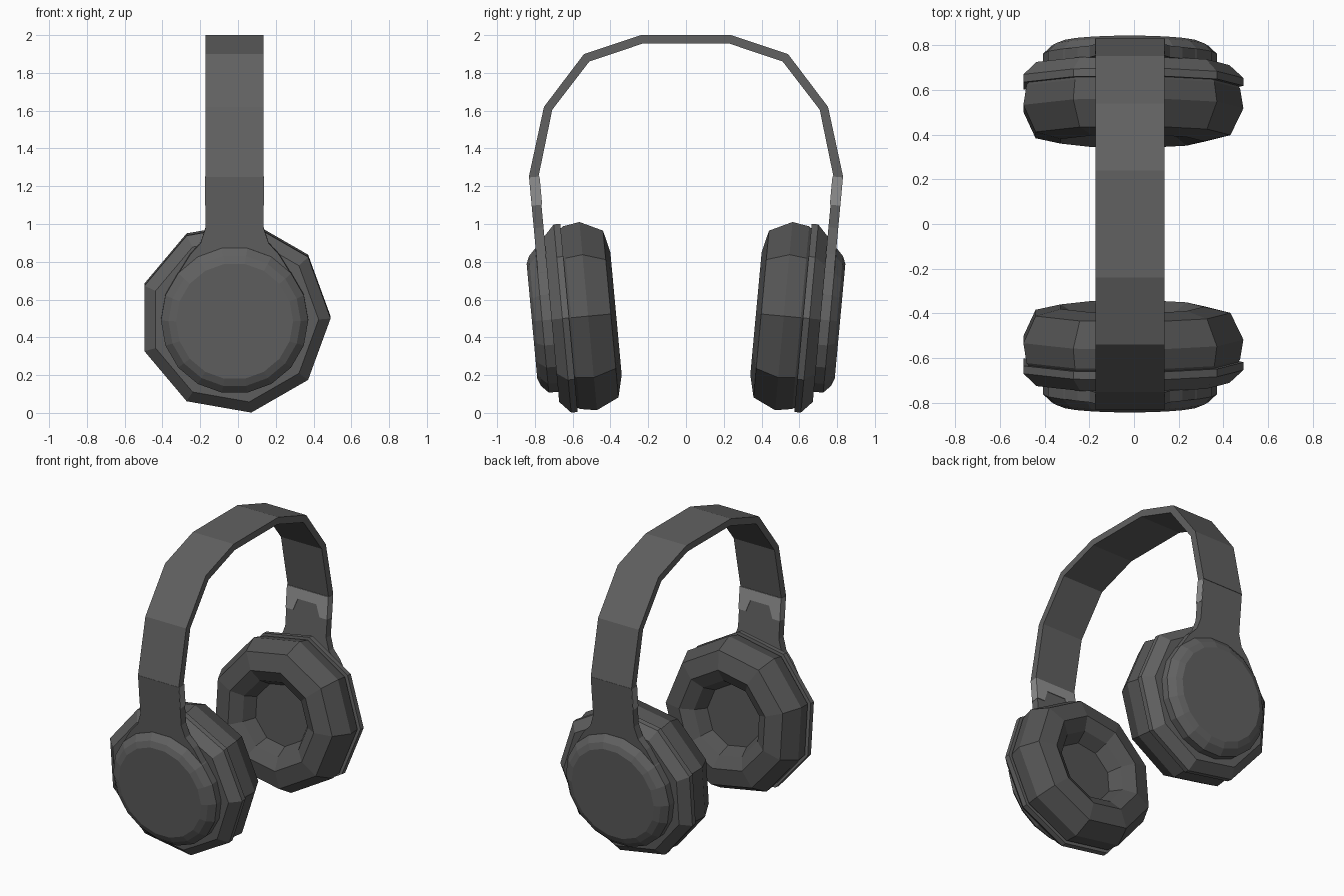
import bpy, bmesh
from math import sin, cos, pi, radians

if "Cube" in bpy.data.objects:
    bpy.data.objects.remove(bpy.data.objects["Cube"])

CX = -0.018            # shared centre line in x
TILT = radians(5.3)    # lean of the ear cups
HALF = 0.154           # half width of the band


def material(name, v):
    m = bpy.data.materials.new(name)
    m.diffuse_color = (v, v, v, 1)
    m.use_nodes = True
    m.node_tree.nodes["Principled BSDF"].inputs["Base Color"].default_value = m.diffuse_color
    return m


SHELL = material("dark_plastic", 0.12)
PAD = material("dark_padding", 0.09)
METAL = material("light_metal", 0.28)


def skin(name, rings, mat):
    """Bridge equal-length point rings into a closed flat-shaded solid."""
    bm = bmesh.new()
    loops = [[bm.verts.new(p) for p in r] for r in rings]
    n = len(loops[0])
    for a, b in zip(loops, loops[1:]):
        for i in range(n):
            j = (i + 1) % n
            bm.faces.new((a[i], a[j], b[j], b[i]))
    bm.faces.new(loops[0][::-1])
    bm.faces.new(loops[-1])
    bmesh.ops.recalc_face_normals(bm, faces=bm.faces)
    me = bpy.data.meshes.new(name)
    bm.to_mesh(me)
    bm.free()
    me.materials.append(mat)
    ob = bpy.data.objects.new(name, me)
    bpy.context.collection.objects.link(ob)


def place(side, x, t, u):
    """Cup space (x across, t outward, u up) to world space."""
    return (x + CX,
            side * (t * cos(TILT) + u * sin(TILT)),
            0.505 + u * cos(TILT) - (t - 0.6) * sin(TILT))


def turned(name, side, profile, n, mat):
    """Profile of (radius, t) turned around the cup axis."""
    skin(name, [[place(side, r * cos(2 * pi * i / n), t, r * sin(2 * pi * i / n))
                 for i in range(n)] for r, t in profile], mat)


# Headband: faceted arch of rectangular sections
half_arch = [((0.832, 1.25), (0.781, 1.25)), ((0.752, 1.62), (0.708, 1.605)),
             ((0.54, 1.90), (0.512, 1.86)), ((0.24, 2.0), (0.23, 1.955))]
arch = half_arch + [((-a[0], a[1]), (-b[0], b[1])) for a, b in reversed(half_arch)]
skin("headband", [[(CX - HALF, *o), (CX + HALF, *o), (CX + HALF, *i), (CX - HALF, *i)]
                  for o, i in arch], SHELL)

for side, label in ((-1, "front"), (1, "back")):
    # Ear cushion with hollow centre
    turned(label + "_cushion", side,
           [(0.47, 0.64), (0.493, 0.61), (0.508, 0.52), (0.45, 0.40), (0.33, 0.372),
            (0.25, 0.42), (0.205, 0.50)], 9, PAD)
    # Cup shell with bevelled flange
    turned(label + "_cup_shell", side,
           [(0.46, 0.622), (0.508, 0.622), (0.508, 0.657), (0.445, 0.715)], 9, SHELL)
    # Round outer cap
    turned(label + "_outer_cap", side,
           [(0.39, 0.70), (0.39, 0.765), (0.35, 0.803), (0.31, 0.819)], 18, SHELL)
    # Arm flaring into the cap
    skin(label + "_arm", [[place(side, -w, 0.712, u), place(side, w, 0.712, u),
                           place(side, w, 0.764, u), place(side, -w, 0.764, u)]
                          for u, w in ((0.762, HALF), (0.49, HALF), (0.41, 0.18),
                                       (0.35, 0.235), (0.22, 0.315))], SHELL)
    # Notched slider sleeve on the inner face of the arm
    skin(label + "_slider_sleeve",
         [[place(side, xo, 0.708, uo), place(side, xi, 0.708, ui),
           place(side, xi, 0.762, ui), place(side, xo, 0.762, uo)]
          for xo, uo, xi, ui in ((-0.156, 0.61, -0.10, 0.61), (-0.156, 0.76, -0.07, 0.69),
                                 (0.156, 0.76, 0.07, 0.69), (0.156, 0.61, 0.10, 0.61))],
         METAL)
